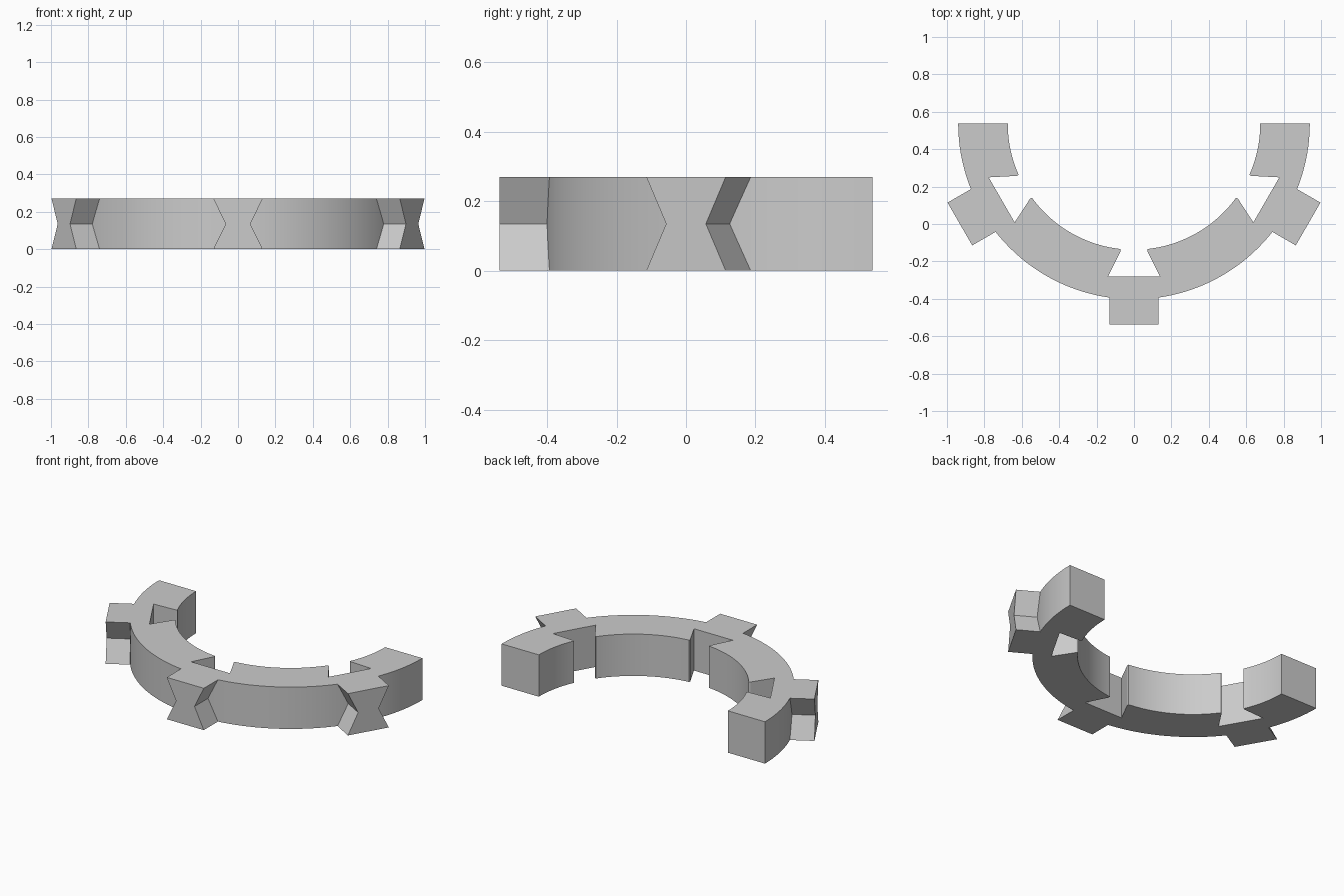
import bpy, bmesh
from math import sin, cos, pi, radians, sqrt, asin
from mathutils import Matrix, Vector

default = bpy.data.objects.get("Cube")
if default:
    bpy.data.objects.remove(default, do_unlink=True)

HEIGHT = 0.27
CENTRE = Vector((0, 0.5375, 0))
R_OUT, R_IN, R_TIP, R_SLOT = 0.94, 0.675, 1.075, 0.817
TOOTH, WAIST = 0.132, 0.066      # tooth half widths at the faces and mid height
MOUTH, BACK = 0.071, 0.139       # slot half widths
STATIONS = [radians(a) for a in (-150, -90, -30)]

grey = bpy.data.materials.new("plain grey")
grey.use_nodes = True
grey.diffuse_color = (0.6, 0.6, 0.6, 1)
grey.node_tree.nodes["Principled BSDF"].inputs["Base Color"].default_value = (0.6, 0.6, 0.6, 1)


def prism(name, outline, push):
    """Extrude a closed outline along a vector."""
    bm = bmesh.new()
    face = bm.faces.new([bm.verts.new(p) for p in outline])
    new = bmesh.ops.extrude_face_region(bm, geom=[face])["geom"]
    bmesh.ops.translate(bm, vec=push, verts=[g for g in new if isinstance(g, bmesh.types.BMVert)])
    bmesh.ops.recalc_face_normals(bm, faces=bm.faces)
    mesh = bpy.data.meshes.new(name)
    bm.to_mesh(mesh)
    bm.free()
    mesh.materials.append(grey)
    obj = bpy.data.objects.new(name, mesh)
    bpy.context.collection.objects.link(obj)
    return obj


def arc(radius, start, end, steps):
    return [CENTRE + Vector((cos(a), sin(a), 0)) * radius
            for a in (start + (end - start) * i / steps for i in range(steps + 1))]


def station_point(angle, r, side):
    """Point at a distance outward and a sideways offset from a station's axis."""
    return CENTRE + Vector((r * cos(angle) - side * sin(angle), r * sin(angle) + side * cos(angle), 0))


# Half ring outline: outer arc, then inner arc broken by dovetail slots
outline = arc(R_OUT, 0, -pi, 72)
gap = asin(MOUTH / R_IN)
lip = sqrt(R_IN ** 2 - MOUTH ** 2) + 0.012
begin = -pi
for angle in STATIONS:
    outline += arc(R_IN, begin, angle - gap, 18)
    outline += [station_point(angle, r, s) for r, s in
                ((lip, -MOUTH), (R_SLOT, -BACK), (R_SLOT, BACK), (lip, MOUTH))]
    begin = angle + gap
outline += arc(R_IN, begin, 0, 18)
ring = prism("half_ring", outline, (0, 0, HEIGHT))

# Waisted teeth joined to the outside of the ring
section = [(-TOOTH, 0), (TOOTH, 0), (WAIST, HEIGHT / 2),
           (TOOTH, HEIGHT), (-TOOTH, HEIGHT), (-WAIST, HEIGHT / 2)]
for name, angle in zip(("right_tooth", "front_tooth", "left_tooth"), STATIONS):
    root = [station_point(angle, 0.915, s) + Vector((0, 0, z)) for s, z in section]
    prism(name, root, Vector((cos(angle), sin(angle), 0)) * (R_TIP - 0.915))

# Smooth curved walls, crisp edges
bpy.ops.object.select_all(action="DESELECT")
ring.select_set(True)
bpy.context.view_layer.objects.active = ring
bpy.ops.object.shade_smooth_by_angle(angle=radians(20))
